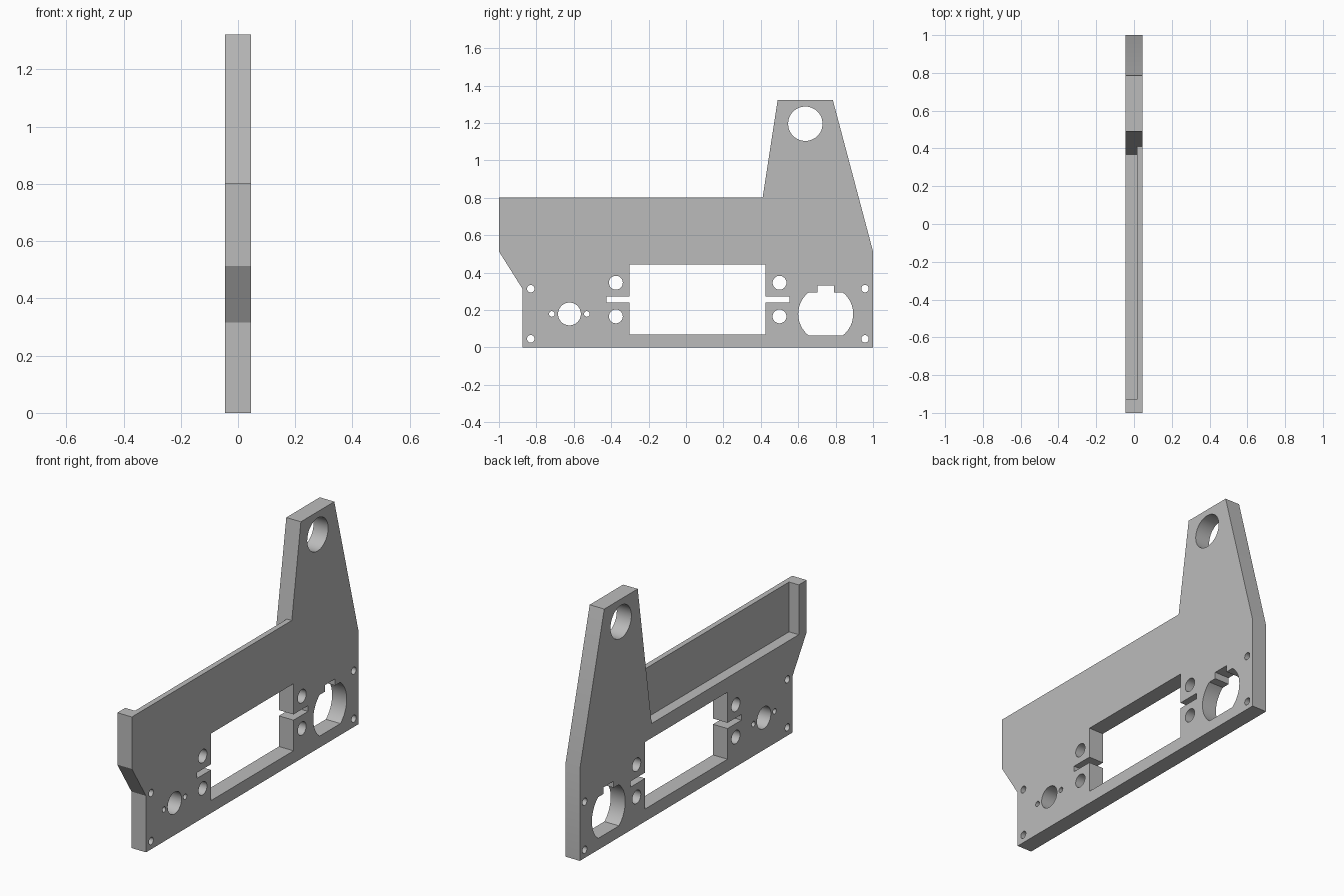
import bpy, bmesh
from math import sin, cos, pi, acos, asin

cube = bpy.data.objects.get("Cube")
if cube:
    bpy.data.objects.remove(cube, do_unlink=True)

HALF = 0.045        # half the plate thickness
SEGMENTS = 48

grey = bpy.data.materials.new("plain grey")
grey.use_nodes = True
colour = (0.5, 0.5, 0.5, 1)
grey.diffuse_color = colour
grey.node_tree.nodes["Principled BSDF"].inputs["Base Color"].default_value = colour


def add_prism(bm, outline, x0, x1):
    """Extrude a (y, z) outline along x."""
    ends = [[bm.verts.new((x, y, z)) for y, z in outline] for x in (x0, x1)]
    for end in ends:
        bm.faces.new(end)
    n = len(outline)
    for i in range(n):
        j = (i + 1) % n
        bm.faces.new((ends[0][i], ends[0][j], ends[1][j], ends[1][i]))


def make_object(name, bm):
    bmesh.ops.recalc_face_normals(bm, faces=bm.faces)
    mesh = bpy.data.meshes.new(name)
    bm.to_mesh(mesh)
    bm.free()
    mesh.materials.append(grey)
    obj = bpy.data.objects.new(name, mesh)
    bpy.context.collection.objects.link(obj)
    return obj


def arc(y, z, r, start, end, steps):
    angles = [start + (end - start) * i / steps for i in range(steps + 1)]
    return [(y + r * cos(a), z + r * sin(a)) for a in angles]


def circle(y, z, r):
    return arc(y, z, r, 0, 2 * pi, SEGMENTS)[:-1]


# Plate silhouette with the tall tower at the back
bm = bmesh.new()
add_prism(bm, [(-0.875, 0), (1, 0), (1, 0.513), (0.785, 1.323), (0.49, 1.323),
               (0.41, 0.803), (-1, 0.803), (-1, 0.513), (-0.875, 0.315)], -HALF, HALF)
plate = make_object("bracket_plate", bm)

# Window with a narrow slot on either side
window = [(-0.302, 0.07), (0.425, 0.07), (0.425, 0.241), (0.553, 0.241),
          (0.553, 0.273), (0.425, 0.273), (0.425, 0.444), (-0.302, 0.444),
          (-0.302, 0.273), (-0.425, 0.273), (-0.425, 0.241), (-0.302, 0.241)]

# Socket opening: a circle cut flat at top and bottom, with a key notch
sy, sz, sr, flat = 0.747, 0.179, 0.147, 0.115
tilt = asin(flat / sr)
socket = (arc(sy, sz, sr, -tilt, tilt, 16)
          + [(sy + 0.045, sz + flat), (sy + 0.045, 0.331),
             (sy - 0.045, 0.331), (sy - 0.045, sz + flat)]
          + arc(sy, sz, sr, pi - tilt, pi + tilt, 16))

# Round holes
holes = [circle(0.638, 1.196, 0.092), circle(-0.623, 0.179, 0.061)]
holes += [circle(y, 0.179, 0.015) for y in (-0.717, -0.53)]
holes += [circle(y, z, 0.037) for y in (-0.375, 0.5) for z in (0.166, 0.346)]
holes += [circle(y, z, 0.02) for y in (-0.83, 0.957) for z in (0.046, 0.314)]

bm = bmesh.new()
for outline in [window, socket] + holes:
    add_prism(bm, outline, -0.1, 0.1)

# Open-topped recess on one face, ending along the tower's slope
add_prism(bm, [(-0.93, 0.525), (0.367, 0.525), (0.41, 0.803),
               (0.4, 0.9), (-0.93, 0.9)], -0.1, 0.015)
cutter = make_object("opening_cutter", bm)
cutter.hide_render = True

# Cut everything out and keep the finished mesh
cut = plate.modifiers.new("openings", 'BOOLEAN')
cut.operation = 'DIFFERENCE'
cut.solver = 'EXACT'
cut.object = cutter
bpy.context.view_layer.update()
graph = bpy.context.evaluated_depsgraph_get()
finished = bpy.data.meshes.new_from_object(plate.evaluated_get(graph))
plate.modifiers.clear()
plate.data = finished
bpy.data.objects.remove(cutter, do_unlink=True)

# Smooth hole walls, crisp edges
bpy.ops.object.select_all(action='DESELECT')
plate.select_set(True)
bpy.context.view_layer.objects.active = plate
bpy.ops.object.shade_smooth_by_angle(angle=pi / 9)
